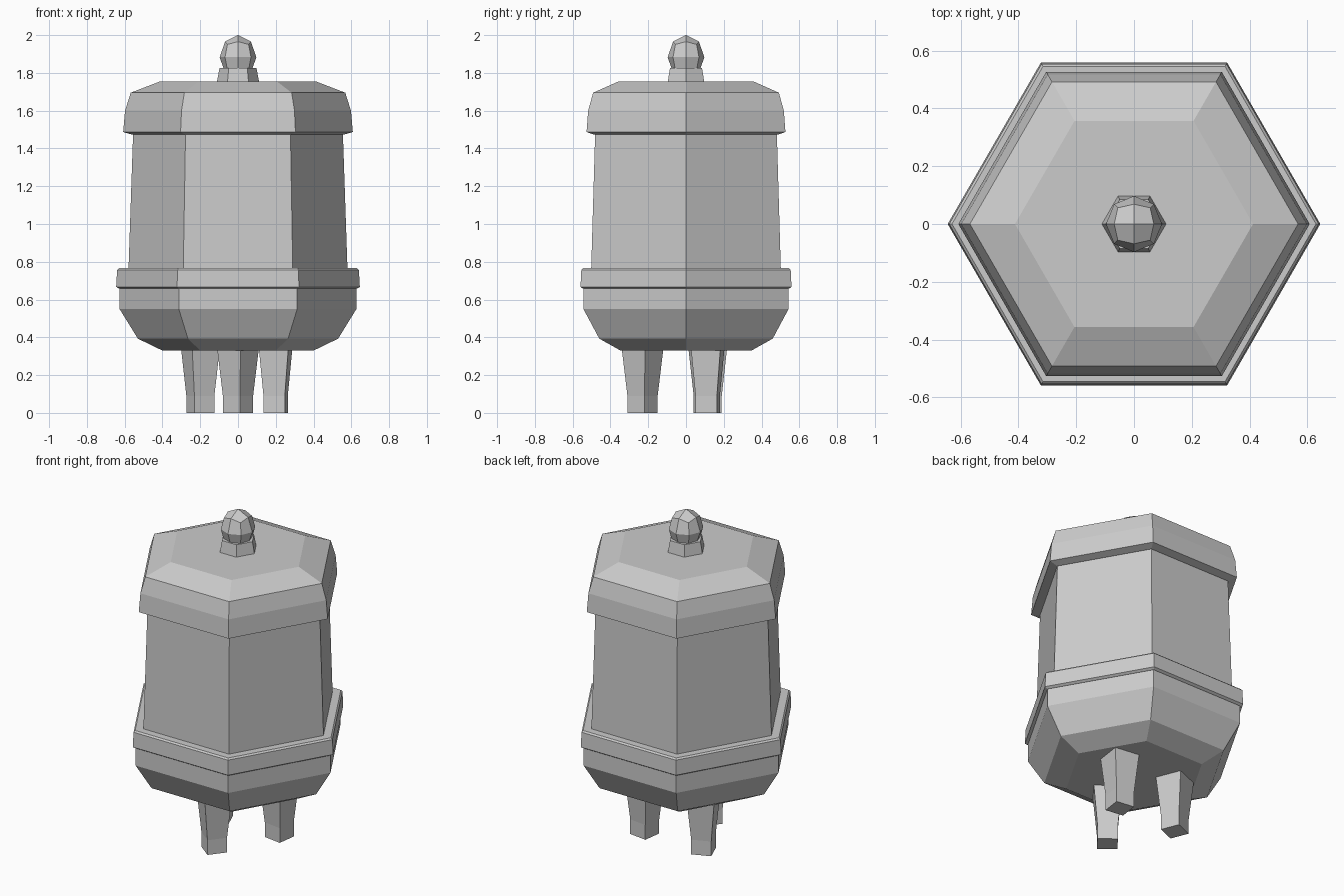
import bpy, bmesh, math
from mathutils import Matrix, Vector

old = bpy.data.objects.get("Cube")
if old:
    bpy.data.objects.remove(old, do_unlink=True)

GREY = (0.6, 0.6, 0.6, 1)
mat = bpy.data.materials.new("plain grey")
mat.use_nodes = True
mat.diffuse_color = GREY
mat.node_tree.nodes["Principled BSDF"].inputs["Base Color"].default_value = GREY


def finish(name, bm):
    bmesh.ops.recalc_face_normals(bm, faces=bm.faces)
    mesh = bpy.data.meshes.new(name)
    bm.to_mesh(mesh)
    bm.free()
    mesh.materials.append(mat)
    obj = bpy.data.objects.new(name, mesh)
    bpy.context.collection.objects.link(obj)
    return obj


def stack(name, profile, sides=6, turn=0.0, centre=(0, 0)):
    """Closed prism through (radius, height) rings."""
    bm = bmesh.new()
    rings = []
    for r, z in profile:
        angles = [turn + math.tau * i / sides for i in range(sides)]
        rings.append([bm.verts.new((centre[0] + r * math.cos(a),
                                    centre[1] + r * math.sin(a), z)) for a in angles])
    for low, high in zip(rings, rings[1:]):
        for i in range(sides):
            j = (i + 1) % sides
            bm.faces.new((low[i], low[j], high[j], high[i]))
    bm.faces.new(rings[0][::-1])
    bm.faces.new(rings[-1])
    return finish(name, bm)


# Hexagonal vessel, from the bowl up to the lid
stack("bowl", [(0.40, 0.33), (0.53, 0.393), (0.627, 0.55), (0.627, 0.66)])
stack("collar", [(0.63, 0.658), (0.645, 0.667), (0.64, 0.757), (0.63, 0.766)])
stack("body", [(0.58, 0.75), (0.555, 1.49)])
stack("lid", [(0.56, 1.473), (0.608, 1.487), (0.598, 1.6), (0.568, 1.695), (0.412, 1.755)])
stack("knob_base", [(0.112, 1.75), (0.098, 1.825)])

# Knob: a cube divided once and rounded into a tall ball
bm = bmesh.new()
bmesh.ops.create_cube(bm, size=2)
bmesh.ops.subdivide_edges(bm, edges=bm.edges[:], cuts=1, use_grid_fill=True)
for v in bm.verts:
    v.co = v.co.normalized() * Vector((0.097, 0.097, 0.117)) + Vector((0, 0, 1.883))
finish("knob", bm)

# Three square legs, each turned a third of the way round
FOOT, HIP = 0.114 / math.sqrt(2), 0.157 / math.sqrt(2)
for name, deg in (("front_leg", 270), ("back_left_leg", 30), ("back_right_leg", 150)):
    a = math.radians(deg)
    stack(name, [(FOOT, 0), (FOOT, 0.09), (HIP, 0.34)], sides=4,
          turn=a + math.radians(52 + 45 - 270),
          centre=(0.23 * math.cos(a), 0.23 * math.sin(a)))
